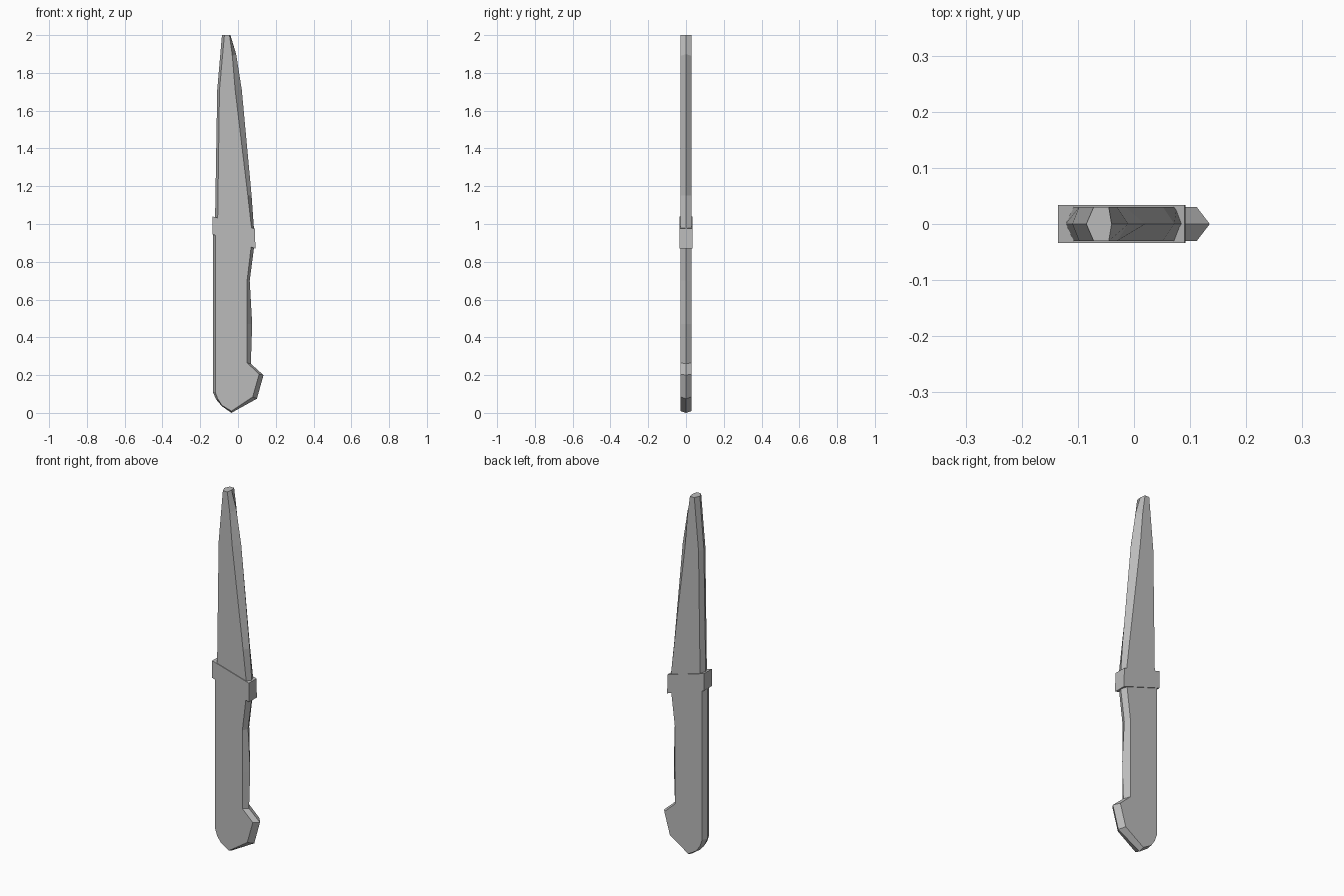
import bpy, bmesh

if "Cube" in bpy.data.objects:
    bpy.data.objects.remove(bpy.data.objects["Cube"])

grey = bpy.data.materials.new("plain_grey")
grey.diffuse_color = (0.5, 0.5, 0.5, 1)
grey.use_nodes = True
grey.node_tree.nodes["Principled BSDF"].inputs["Base Color"].default_value = grey.diffuse_color


def ridged_plate(name, pairs, half):
    """Plate whose side faces are the inner outline and whose rim
    comes to a ridge along the outer outline at y = 0."""
    bm = bmesh.new()
    n = len(pairs)
    front = [bm.verts.new((i[0], -half, i[1])) for o, i in pairs]
    ridge = [bm.verts.new((o[0], 0, o[1])) for o, i in pairs]
    back = [bm.verts.new((i[0], half, i[1])) for o, i in pairs]
    bm.faces.new(front)
    bm.faces.new(back[::-1])
    for a, b in ((front, ridge), (ridge, back)):
        for k in range(n):
            j = (k + 1) % n
            bm.faces.new((a[k], b[k], b[j], a[j]))
    bmesh.ops.recalc_face_normals(bm, faces=bm.faces)
    mesh = bpy.data.meshes.new(name)
    bm.to_mesh(mesh)
    bm.free()
    mesh.materials.append(grey)
    ob = bpy.data.objects.new(name, mesh)
    bpy.context.collection.objects.link(ob)
    return ob


# Blade: straight spine on the left, tapering cutting edge on the right
ridged_plate("blade", [
    ((-0.122, 0.99), (-0.108, 0.99)),
    ((-0.110, 1.71), (-0.098, 1.71)),
    ((-0.085, 2.00), (-0.072, 2.00)),
    ((-0.040, 2.00), (-0.045, 2.00)),
    ((-0.010, 1.90), (-0.030, 1.89)),
    ((0.020, 1.71), (-0.015, 1.71)),
    ((0.072, 1.15), (0.052, 1.15)),
    ((0.087, 0.94), (0.076, 0.94)),
], 0.03)

# Handle: slim grip with a hooked pommel
ridged_plate("handle", [
    ((-0.133, 0.97), (-0.120, 0.97)),
    ((-0.133, 0.11), (-0.120, 0.11)),
    ((-0.115, 0.07), (-0.108, 0.075)),
    ((-0.085, 0.035), (-0.085, 0.04)),
    ((-0.035, 0.00), (-0.035, 0.01)),
    ((0.100, 0.075), (0.078, 0.085)),
    ((0.135, 0.20), (0.112, 0.205)),
    ((0.068, 0.26), (0.048, 0.265)),
    ((0.075, 0.47), (0.048, 0.47)),
    ((0.062, 0.70), (0.048, 0.70)),
    ((0.088, 0.90), (0.072, 0.90)),
], 0.03)

# Guard: slanted square-ended collar
ridged_plate("guard", [(p, p) for p in (
    (-0.135, 1.04), (0.09, 0.975), (0.092, 0.87), (-0.135, 0.945))], 0.034)
